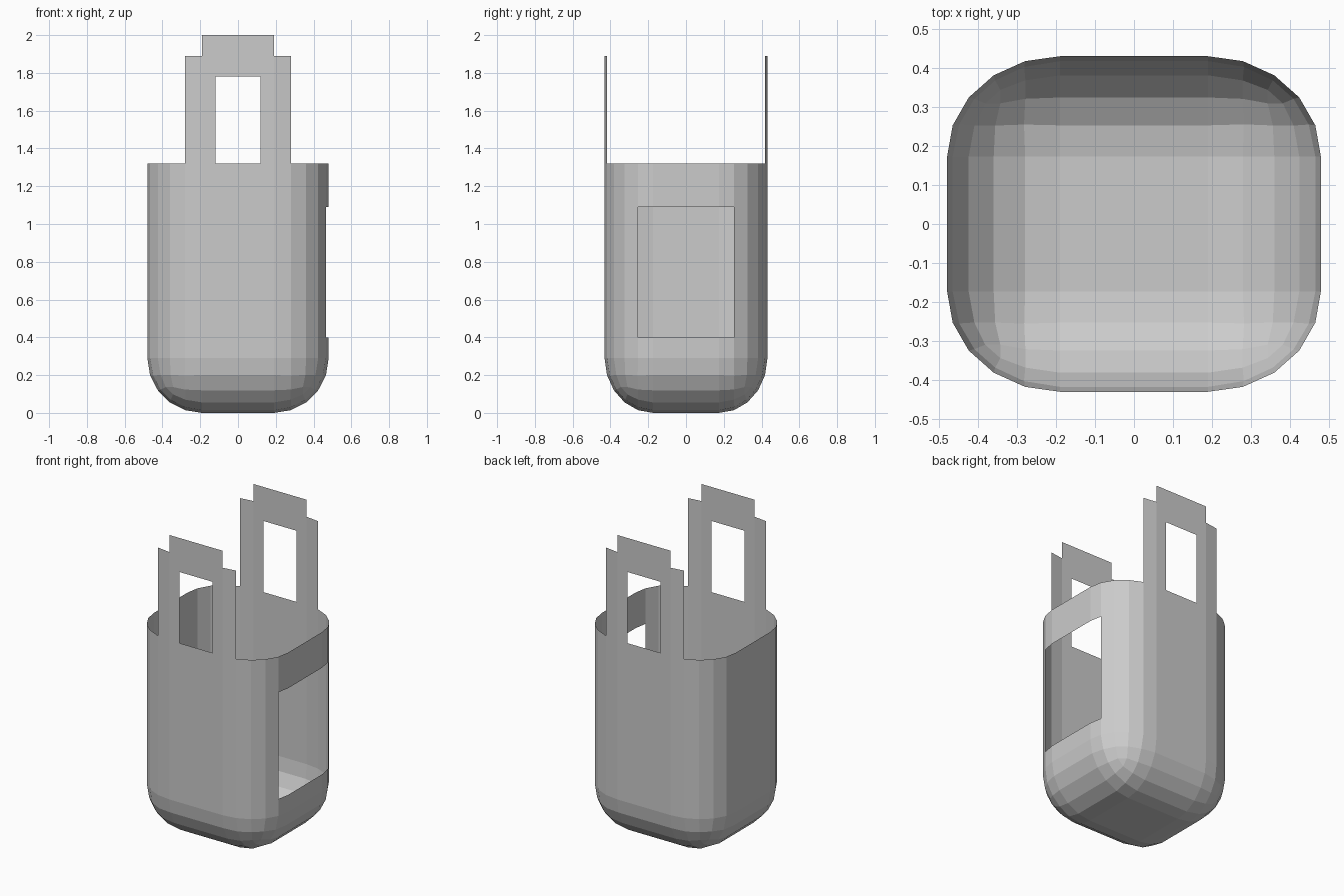
import bpy, bmesh
from mathutils import Matrix, Vector

if "Cube" in bpy.data.objects:
    bpy.data.objects.remove(bpy.data.objects["Cube"])

SX, SY, SZ = 0.29, 0.257, 0.29      # corner radii
HX, HY = 0.48, 0.431                # half width, half depth
RIM, SIDE_TOP, TOP = 1.32, 1.89, 2.0

bm = bmesh.new()
# tall box in radius units, rounded with five segments, then scaled
bmesh.ops.create_cube(bm, size=2)
bmesh.ops.scale(bm, vec=Vector((HX / SX, HY / SY, 5)), verts=bm.verts)
bmesh.ops.translate(bm, vec=Vector((0, 0, 5)), verts=bm.verts)
bmesh.ops.bevel(bm, geom=bm.edges[:], offset=1, offset_type='OFFSET',
                segments=5, profile=0.5, affect='EDGES')
bmesh.ops.transform(bm, matrix=Matrix.Diagonal((SX, SY, SZ, 1)), verts=bm.verts)


def cut(co, no, clear=False):
    bmesh.ops.bisect_plane(bm, geom=bm.verts[:] + bm.edges[:] + bm.faces[:],
                           plane_co=co, plane_no=no, clear_outer=clear, dist=1e-5)


# open top, window and handle levels
cut((0, 0, TOP), (0, 0, 1), True)
for z in (0.4, 1.09, RIM, 1.78, SIDE_TOP):
    cut((0, 0, z), (0, 0, 1))
for x in (-0.118, 0.118):
    cut((x, 0, 0), (1, 0, 0))


def unwanted(f):
    c = f.calc_center_median()
    ax = abs(c.x)
    window = c.x > 0.46 and abs(c.y) < 0.25 and 0.4 < c.z < 1.09
    if c.z < RIM:
        return window
    hole = ax < 0.118 and c.z < 1.78
    outside = ax > 0.27 or (c.z > SIDE_TOP and ax > 0.19)
    return hole or outside


# leave the side window and the two stepped handles
bmesh.ops.delete(bm, geom=[f for f in bm.faces if unwanted(f)], context='FACES')
bmesh.ops.recalc_face_normals(bm, faces=bm.faces)
if min(bm.faces, key=lambda f: f.calc_center_median().z).normal.z > 0:
    bmesh.ops.reverse_faces(bm, faces=bm.faces)

mesh = bpy.data.meshes.new("bag_shell")
bm.to_mesh(mesh)
bm.free()
bpy.context.collection.objects.link(bpy.data.objects.new("bag_shell", mesh))
